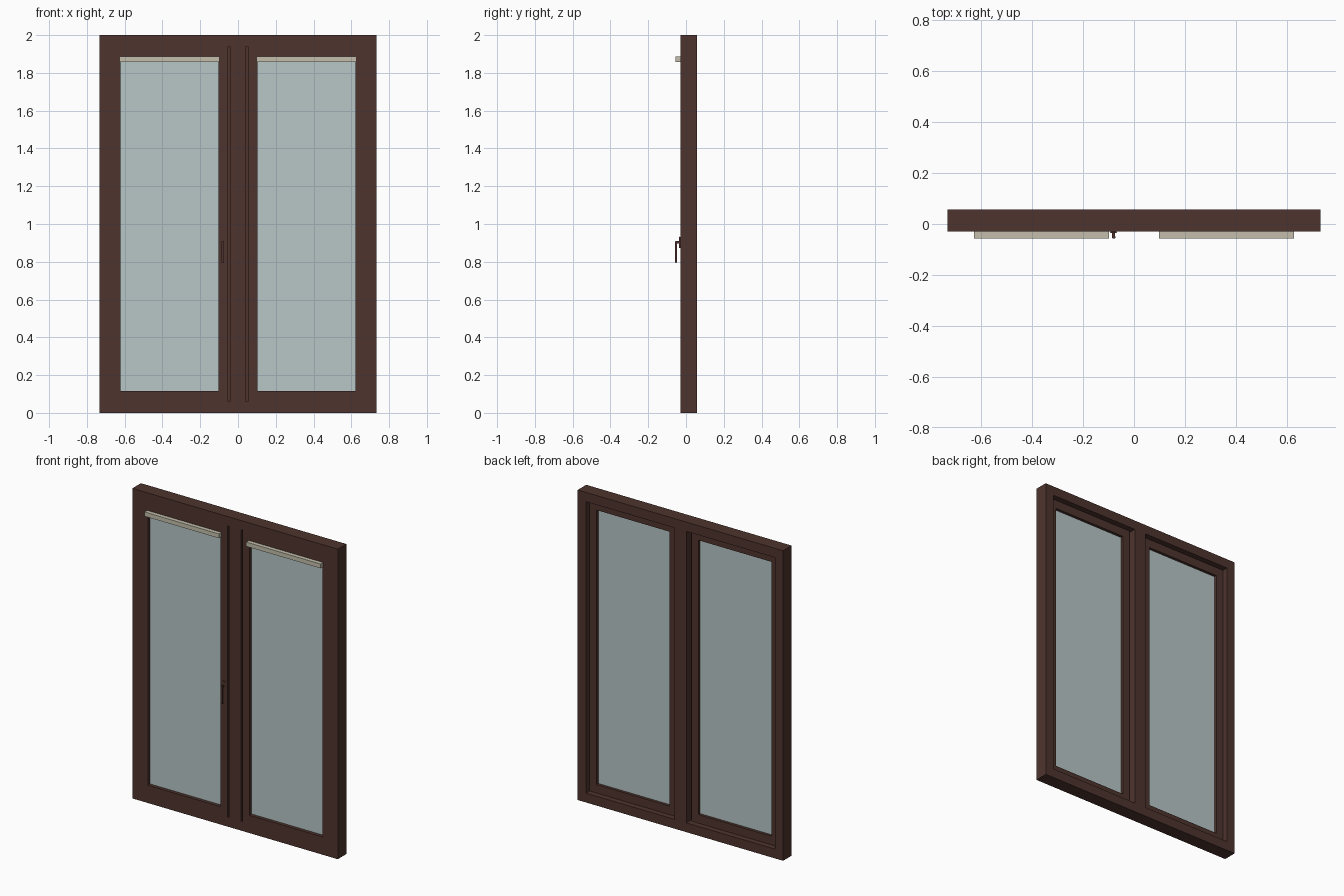
import bpy, bmesh

cube = bpy.data.objects.get("Cube")
if cube:
    bpy.data.objects.remove(cube, do_unlink=True)


def material(name, rgb):
    mat = bpy.data.materials.new(name)
    mat.use_nodes = True
    mat.diffuse_color = (*rgb, 1)
    mat.node_tree.nodes["Principled BSDF"].inputs["Base Color"].default_value = (*rgb, 1)
    return mat


BROWN = material("dark_brown_wood", (0.076, 0.034, 0.027))
GLASS = material("pale_blue_grey_glass", (0.479, 0.565, 0.565))
CREAM = material("cream_blind", (0.552, 0.515, 0.413))


def finish(name, bm, mat):
    bmesh.ops.recalc_face_normals(bm, faces=bm.faces)
    mesh = bpy.data.meshes.new(name)
    bm.to_mesh(mesh)
    bm.free()
    mesh.materials.append(mat)
    obj = bpy.data.objects.new(name, mesh)
    bpy.context.collection.objects.link(obj)
    return obj


def box(name, x, y, z, mat, bevel=0):
    """Box from (min, max) pairs."""
    bm = bmesh.new()
    bmesh.ops.create_cube(bm, size=1)
    for v in bm.verts:
        v.co = [sum(r) / 2 + c * (r[1] - r[0]) for r, c in zip((x, y, z), v.co)]
    if bevel:
        bmesh.ops.bevel(bm, geom=bm.edges[:], offset=bevel, segments=2, affect='EDGES')
    return finish(name, bm, mat)


def ring(name, outer, inner, y, mat):
    """Rectangular frame; outer and inner are (x0, x1, z0, z1)."""
    bm = bmesh.new()
    loops = []
    for rect, depth in ((outer, y[0]), (inner, y[0]), (inner, y[1]), (outer, y[1])):
        x0, x1, z0, z1 = rect
        loops.append([bm.verts.new((px, depth, pz))
                      for px, pz in ((x0, z0), (x1, z0), (x1, z1), (x0, z1))])
    for a, b in zip(loops, loops[1:] + loops[:1]):
        for i in range(4):
            j = (i + 1) % 4
            bm.faces.new((a[i], a[j], b[j], b[i]))
    return finish(name, bm, mat)


FRONT, BACK, SASH_BACK = -0.03, 0.057, 0.02
HALF, INNER = 0.733, 0.675
BOTTOM, TOP = 0.06, 1.94

# Fixed frame and central mullion
ring("outer_frame", (-HALF, HALF, 0, 2), (-INNER, INNER, BOTTOM, TOP), (FRONT, BACK), BROWN)
box("mullion", (-0.042, 0.042), (FRONT, BACK), (BOTTOM, TOP), BROWN)

# Two sashes with glass, groove backing and blind headrail
for side, s in (("right", -1), ("left", 1)):
    def span(a, b):
        return tuple(sorted((s * a, s * b)))
    ring(side + "_sash", (*span(0.053, INNER), BOTTOM, TOP),
         (*span(0.103, 0.623), 0.115, 1.885), (FRONT, SASH_BACK), BROWN)
    box(side + "_glass", span(0.1, 0.626), (-0.008, 0.002), (0.112, 1.888), GLASS)
    box(side + "_groove_backing", span(0.04, 0.055), (-0.005, 0.005), (BOTTOM, TOP), BROWN)
    box(side + "_blind_headrail", span(0.098, 0.628), (-0.056, FRONT), (1.858, 1.886), CREAM)

# Lever handle on the right sash
HX = -0.08
box("handle_plate", (HX - 0.014, HX + 0.014), (-0.036, FRONT), (0.872, 0.934), BROWN, 0.002)
box("handle_stem", (HX - 0.006, HX + 0.006), (-0.056, -0.034), (0.896, 0.909), BROWN, 0.002)
box("handle_lever", (HX - 0.007, HX + 0.007), (-0.057, -0.048), (0.793, 0.91), BROWN, 0.002)
